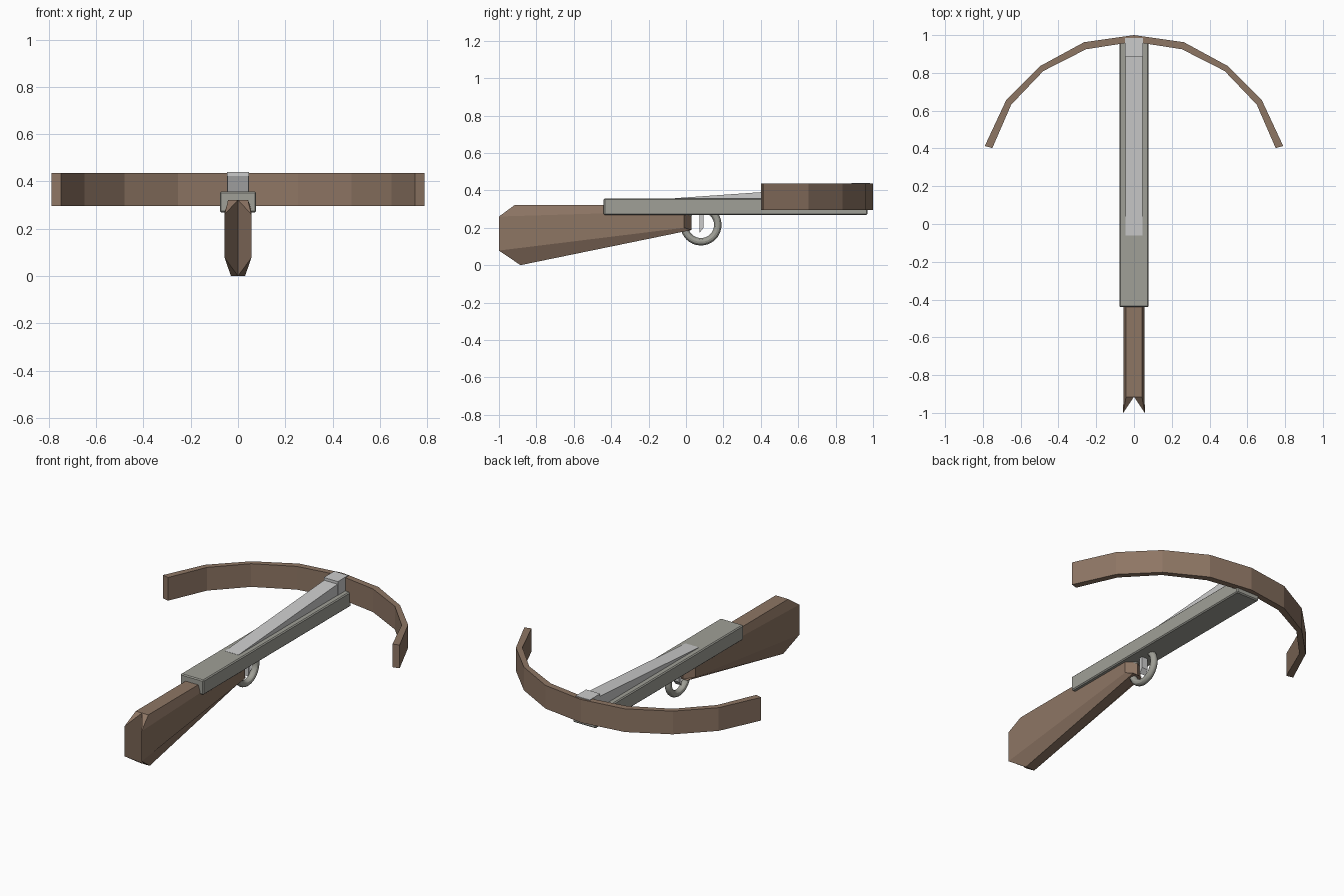
import bpy, bmesh, math

if "Cube" in bpy.data.objects:
    bpy.data.objects.remove(bpy.data.objects["Cube"])


def material(name, rgb):
    m = bpy.data.materials.new(name)
    m.diffuse_color = (*rgb, 1)
    m.use_nodes = True
    m.node_tree.nodes["Principled BSDF"].inputs["Base Color"].default_value = m.diffuse_color
    return m


WOOD = material("wood", (0.27, 0.18, 0.127))
STEEL = material("dark_steel", (0.35, 0.35, 0.31))


def finish(name, bm, mat=None):
    bmesh.ops.recalc_face_normals(bm, faces=bm.faces)
    me = bpy.data.meshes.new(name)
    bm.to_mesh(me)
    bm.free()
    ob = bpy.data.objects.new(name, me)
    bpy.context.collection.objects.link(ob)
    if mat:
        me.materials.append(mat)
    return ob


def loft(name, rings, mat=None, caps=True):
    """Join equal-length closed rings of points with quads."""
    bm = bmesh.new()
    vs = [[bm.verts.new(p) for p in r] for r in rings]
    n = len(vs[0])
    for a, b in zip(vs, vs[1:]):
        for i in range(n):
            j = (i + 1) % n
            bm.faces.new((a[i], a[j], b[j], b[i]))
    if caps:
        bm.faces.new(vs[0])
        bm.faces.new(vs[-1])
    return finish(name, bm, mat)


def side_profile(name, half_width, pts, mat=None):
    """Extrude a (y, z) outline across x."""
    return loft(name, [[(x, y, z) for y, z in pts] for x in (-half_width, half_width)], mat)


# Stock: chamfered section tapering forward, with a V-notched butt
def stock_ring(half):
    right = [(x, y, z) for x, y, z in half]
    left = [(-x, y, z) for x, y, z in reversed(half) if x > 0]
    return right + left


butt = [(0, -0.915, 0.322), (0.042, -0.915, 0.322), (0.057, -1.0, 0.26),
        (0.057, -1.0, 0.078), (0.03, -0.885, 0.0), (0, -0.885, 0.0)]
nose = [(0, 0.03, 0.322), (0.042, 0.03, 0.322), (0.055, -0.01, 0.29),
        (0.055, -0.01, 0.2), (0.03, 0.03, 0.188), (0, 0.03, 0.188)]
bm = bmesh.new()
rings = [[bm.verts.new(p) for p in stock_ring(h)] for h in (butt, nose)]
for i in range(10):
    j = (i + 1) % 10
    bm.faces.new((rings[0][i], rings[0][j], rings[1][j], rings[1][i]))
for r in rings:
    # each end is split down the middle column (vertices 0 and 5)
    for a, b, c, d in ((0, 1, 2, None), (0, 2, 3, 5), (3, 4, 5, None),
                       (0, 8, 9, None), (0, 5, 7, 8), (5, 6, 7, None)):
        bm.faces.new([r[k] for k in (a, b, c, d) if k is not None])
finish("stock", bm, WOOD)

# Receiver: long body carrying the rail and bow
receiver = side_profile("receiver", 0.077, [(-0.44, 0.268), (0.97, 0.268),
                                            (0.97, 0.357), (-0.44, 0.357)], STEEL)
bev = receiver.modifiers.new("bevel", 'BEVEL')
bev.width = 0.006
bev.segments = 1

# Rail: wedge rising to the front, then the raised block that clamps the bow
side_profile("rail_wedge", 0.045, [(-0.06, 0.35), (0.885, 0.35), (0.885, 0.424), (-0.06, 0.358)])
side_profile("front_block", 0.047, [(0.885, 0.3), (0.985, 0.3), (0.985, 0.44), (0.885, 0.44)])

# Bow: flat band swept along a faceted arc, mirrored about x = 0
outer = [(0.0, 1.0), (0.265, 0.962), (0.497, 0.836), (0.677, 0.655), (0.79, 0.413)]
inner = [(0.0, 0.965), (0.254, 0.925), (0.48, 0.81), (0.65, 0.632), (0.75, 0.402)]
half = list(zip(outer, inner))
full = [((-o[0], o[1]), (-i[0], i[1])) for o, i in reversed(half[1:])] + half
loft("bow", [[(*o, 0.296), (*o, 0.436), (*i, 0.436), (*i, 0.296)] for o, i in full], WOOD)

# Trigger guard: ring hanging below the receiver
bpy.ops.mesh.primitive_torus_add(major_segments=32, minor_segments=12, major_radius=0.09,
                                 minor_radius=0.02, location=(0, 0.08, 0.215),
                                 rotation=(0, math.pi / 2, 0))
guard = bpy.context.object
guard.name = "trigger_guard"
guard.data.materials.append(STEEL)
bpy.ops.object.shade_smooth_by_angle()

# Trigger: small tapered lever
side_profile("trigger", 0.02, [(0.072, 0.29), (0.072, 0.172), (0.093, 0.2), (0.093, 0.29)])
